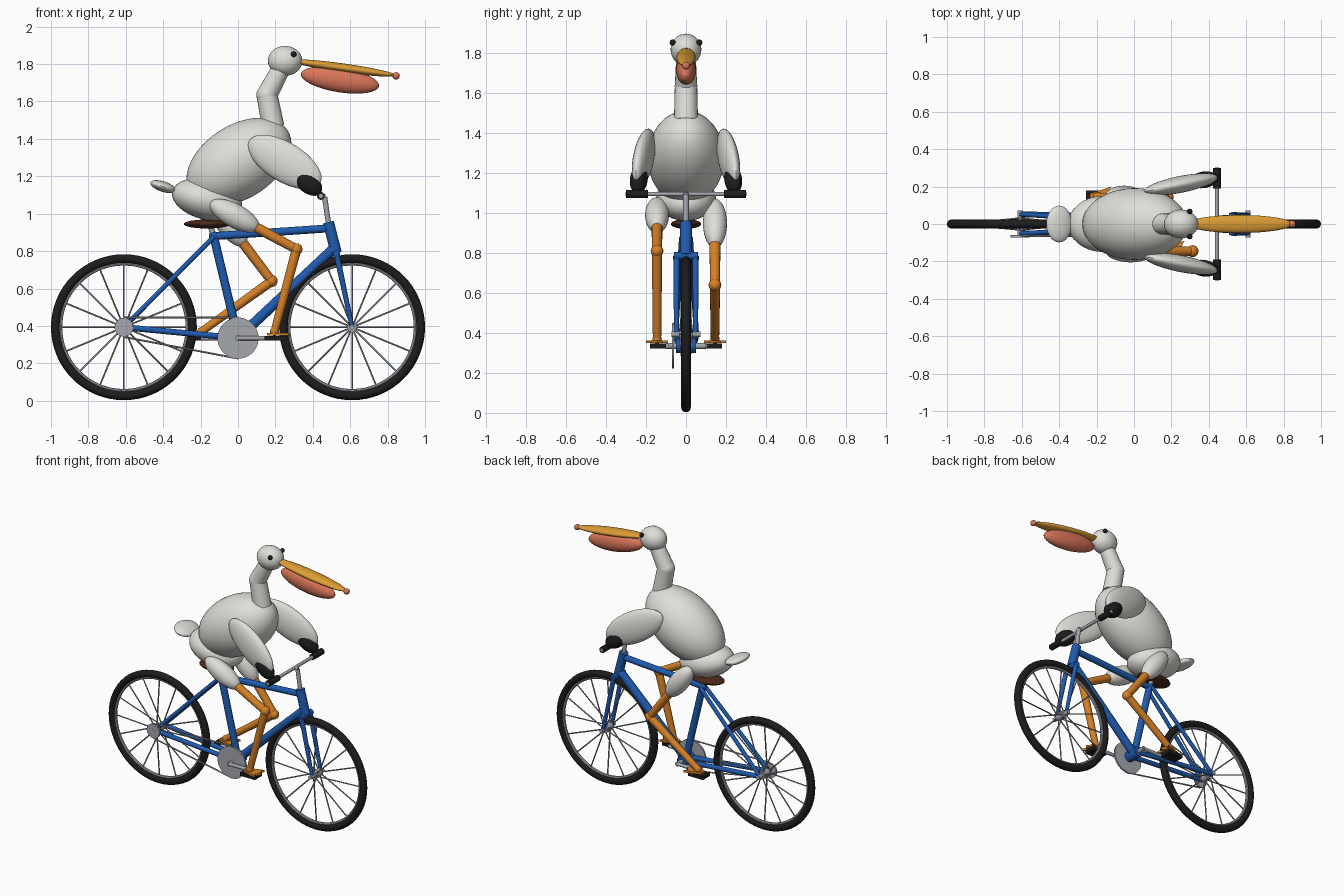
import bpy, bmesh, math
from mathutils import Vector, Matrix

if "Cube" in bpy.data.objects:
    bpy.data.objects.remove(bpy.data.objects["Cube"])


def material(name, r, g, b):
    m = bpy.data.materials.new(name)
    m.diffuse_color = (r, g, b, 1)
    m.use_nodes = True
    m.node_tree.nodes["Principled BSDF"].inputs["Base Color"].default_value = m.diffuse_color
    return m


WHITE = material("feather white", 0.74, 0.73, 0.69)
BLUE = material("frame blue", 0.014, 0.105, 0.43)
BLACK = material("rubber black", 0.012, 0.012, 0.012)
GREY = material("metal grey", 0.38, 0.39, 0.43)
LEG = material("leg orange", 0.67, 0.22, 0.02)
BEAK = material("beak yellow", 0.72, 0.34, 0.035)
CORAL = material("pouch coral", 0.70, 0.18, 0.10)
BROWN = material("saddle brown", 0.07, 0.022, 0.010)


def finish(name, bm, mat):
    bmesh.ops.recalc_face_normals(bm, faces=bm.faces)
    me = bpy.data.meshes.new(name)
    bm.to_mesh(me)
    bm.free()
    ob = bpy.data.objects.new(name, me)
    bpy.context.collection.objects.link(ob)
    me.materials.append(mat)
    bpy.ops.object.select_all(action='DESELECT')
    ob.select_set(True)
    bpy.context.view_layer.objects.active = ob
    bpy.ops.object.shade_smooth_by_angle(angle=math.radians(35))
    return ob


def add_tube(bm, a, b, r, r2=None, seg=16):
    """Cylinder or cone between two points."""
    a, b = Vector(a), Vector(b)
    d = b - a
    mat = Matrix.Translation((a + b) / 2) @ d.to_track_quat('Z', 'Y').to_matrix().to_4x4()
    bmesh.ops.create_cone(bm, cap_ends=True, segments=seg, radius1=r,
                          radius2=r if r2 is None else r2, depth=d.length, matrix=mat)


def tube(name, a, b, r, mat, r2=None, seg=16):
    bm = bmesh.new()
    add_tube(bm, a, b, r, r2, seg)
    return finish(name, bm, mat)


def blob(name, c, radii, mat, direction=(1, 0, 0), seg=32):
    """Ellipsoid whose first radius lies along the given direction."""
    bm = bmesh.new()
    rot = Vector(direction).to_track_quat('X', 'Z').to_matrix().to_4x4()
    bmesh.ops.create_uvsphere(bm, u_segments=seg, v_segments=seg // 2, radius=1,
                              matrix=Matrix.Translation(c) @ rot @ Matrix.Diagonal((*radii, 1)))
    return finish(name, bm, mat)


def ball(name, c, r, mat, seg=16):
    return blob(name, c, (r, r, r), mat, seg=seg)


def slope(deg):
    return (math.cos(math.radians(deg)), 0, math.sin(math.radians(deg)))


def ring(name, c, major, minor, mat, seg=64, sides=12):
    """Torus standing in the xz plane."""
    bm = bmesh.new()
    rows = []
    for i in range(seg):
        u = 2 * math.pi * i / seg
        row = []
        for j in range(sides):
            v = 2 * math.pi * j / sides
            r = major + minor * math.cos(v)
            row.append(bm.verts.new((c[0] + r * math.cos(u), c[1] + minor * math.sin(v),
                                     c[2] + r * math.sin(u))))
        rows.append(row)
    for i in range(seg):
        p, q = rows[i], rows[(i + 1) % seg]
        for j in range(sides):
            k = (j + 1) % sides
            bm.faces.new((p[j], q[j], q[k], p[k]))
    return finish(name, bm, mat)


# Wheels: tyre, rim, hub and flared spokes
REAR, FRONT = Vector((-0.61, 0, 0.393)), Vector((0.61, 0, 0.393))
for label, c in (("rear", REAR), ("front", FRONT)):
    ring(label + "_tyre", c, 0.366, 0.024, BLACK)
    ring(label + "_rim", c, 0.340, 0.010, GREY, sides=8)
    tube(label + "_axle", c + Vector((0, -0.072, 0)), c + Vector((0, 0.072, 0)), 0.014, GREY)
    tube(label + "_hub", c + Vector((0, -0.035, 0)), c + Vector((0, 0.035, 0)), 0.026, GREY)
    bm = bmesh.new()
    for i in range(16):
        t = 2 * math.pi * i / 16
        d = Vector((math.cos(t), 0, math.sin(t)))
        side = Vector((0, 0.03 if i % 2 else -0.03, 0))
        add_tube(bm, c + d * 0.02 + side, c + d * 0.342, 0.0045, seg=6)
    finish(label + "_spokes", bm, GREY)

# Frame
BB, SEAT = Vector((0, 0, 0.335)), Vector((-0.13, 0, 0.88))
HEAD_TOP, HEAD_LOW = (0.483, 0, 0.955), (0.525, 0, 0.79)
tube("seat_tube", BB, SEAT, 0.023, BLUE)
ball("seat_joint", SEAT, 0.026, BLUE)
tube("top_tube", SEAT, (0.493, 0, 0.922), 0.021, BLUE)
tube("down_tube", BB, (0.518, 0, 0.82), 0.027, BLUE)
tube("head_tube", HEAD_TOP, HEAD_LOW, 0.030, BLUE)
tube("bottom_bracket", BB + Vector((0, -0.05, 0)), BB + Vector((0, 0.05, 0)), 0.036, BLUE)
tube("fork_crown", (0.527, -0.06, 0.785), (0.527, 0.06, 0.785), 0.020, BLUE)
for s, label in ((-1, "near"), (1, "far")):
    tube(label + "_fork_blade", (0.527, s * 0.048, 0.785), (0.61, s * 0.048, 0.393), 0.016, BLUE, 0.012)
    tube(label + "_seat_stay", (-0.13, s * 0.022, 0.875), (-0.61, s * 0.052, 0.393), 0.013, BLUE)
    tube(label + "_chain_stay", (0, s * 0.035, 0.335), (-0.61, s * 0.052, 0.393), 0.016, BLUE)

# Saddle, stem and handlebar
tube("seat_post", SEAT, (-0.148, 0, 0.94), 0.016, GREY)
blob("saddle", (-0.165, 0, 0.945), (0.125, 0.076, 0.024), BROWN)
tube("stem", HEAD_TOP, (0.463, 0, 1.09), 0.014, GREY)
tube("stem_clamp", (0.466, 0, 1.09), (0.443, 0, 1.095), 0.014, GREY)
tube("handlebar", (0.443, -0.302, 1.095), (0.443, 0.302, 1.095), 0.011, GREY)
for s, label in ((-1, "near"), (1, "far")):
    tube(label + "_grip", (0.443, s * 0.19, 1.095), (0.443, s * 0.30, 1.095), 0.021, BLACK)

# Drivetrain: chainring, sprocket, chain, cranks and pedals
tube("chainring", (0, -0.071, 0.335), (0, -0.059, 0.335), 0.11, GREY, seg=48)
tube("sprocket", (-0.61, -0.071, 0.393), (-0.61, -0.059, 0.393), 0.05, GREY, seg=32)
tube("chain_upper", (-0.61, -0.065, 0.445), (0, -0.065, 0.445), 0.005, GREY, seg=8)
tube("chain_lower", (-0.61, -0.065, 0.341), (0, -0.065, 0.226), 0.005, GREY, seg=8)
tube("crank_axle", (0, -0.1, 0.335), (0, 0.1, 0.335), 0.015, GREY)
for s, label in ((-1, "near"), (1, "far")):
    px = -s * 0.2
    tube(label + "_crank", (0, s * 0.095, 0.335), (px, s * 0.095, 0.335), 0.012, GREY)
    bm = bmesh.new()
    bmesh.ops.create_cube(bm, size=1, matrix=Matrix.Translation((px, s * 0.14, 0.335))
                          @ Matrix.Diagonal((0.115, 0.08, 0.024, 1)))
    finish(label + "_pedal", bm, BLACK)

# Legs: feathered thigh, knee, shin and webbed foot
HIP = Vector((-0.13, 0, 1.05))
for s, label, knee, ankle in ((-1, "near", (0.313, 0.81), (0.195, 0.37)),
                              (1, "far", (0.18, 0.64), (-0.195, 0.37))):
    off = Vector((0, s * 0.145, 0))
    hip = HIP + off
    kn = Vector((knee[0], s * 0.145, knee[1]))
    an = Vector((ankle[0], s * 0.145, ankle[1]))
    d = (kn - hip).normalized()
    blob(label + "_thigh", hip + d * 0.128, (0.148, 0.060, 0.064), WHITE, d)
    tube(label + "_upper_leg", hip + d * 0.18, kn, 0.028, LEG, 0.025)
    ball(label + "_knee", kn, 0.032, LEG)
    tube(label + "_shin", kn, an, 0.026, LEG, 0.021)
    ball(label + "_ankle", an, 0.024, LEG)
    bm = bmesh.new()
    outline = ((-0.04, -0.018), (0.075, -0.055), (0.06, -0.027), (0.085, 0),
               (0.06, 0.027), (0.075, 0.055), (-0.04, 0.018))
    face = bm.faces.new([bm.verts.new((an.x + x, an.y + y, 0.349)) for x, y in outline])
    ext = bmesh.ops.extrude_face_region(bm, geom=[face])["geom"]
    bmesh.ops.translate(bm, vec=(0, 0, 0.014),
                        verts=[v for v in ext if isinstance(v, bmesh.types.BMVert)])
    finish(label + "_foot", bm, LEG)

# Bird body
blob("body", (0.005, 0, 1.277), (0.31, 0.192, 0.196), WHITE, slope(33), 48)
blob("rump", (-0.165, 0, 1.075), (0.192, 0.15, 0.108), WHITE, slope(-14))
blob("tail", (-0.40, 0, 1.145), (0.072, 0.098, 0.028), WHITE, slope(-18))

# Neck and head
tube("lower_neck", (0.188, 0, 1.465), (0.155, 0, 1.635), 0.060, WHITE, 0.056, 24)
ball("neck_bend", (0.155, 0, 1.635), 0.057, WHITE, 24)
tube("upper_neck", (0.155, 0, 1.635), (0.243, 0, 1.80), 0.056, WHITE, 0.048, 24)
blob("head", (0.252, 0, 1.817), (0.092, 0.077, 0.080), WHITE)
blob("upper_beak", (0.565, 0, 1.779), (0.285, 0.048, 0.024), BEAK, slope(-8))
ball("beak_tip", (0.845, 0, 1.737), 0.020, CORAL)
blob("pouch", (0.545, 0, 1.715), (0.212, 0.050, 0.066), CORAL, slope(-9))

# Eyes, wings and dark wing tips
for s, label in ((-1, "near"), (1, "far")):
    ball(label + "_eye", (0.298, s * 0.067, 1.853), 0.015, BLACK)
    dx, _, dz = slope(-31)
    blob(label + "_wing", (0.25, s * 0.212, 1.276), (0.225, 0.045, 0.106), WHITE,
         (dx, s * 0.17, dz))
    dx, _, dz = slope(-40)
    blob(label + "_wing_tip", (0.372, s * 0.236, 1.168), (0.092, 0.044, 0.055), BLACK,
         (dx, s * 0.12, dz))
